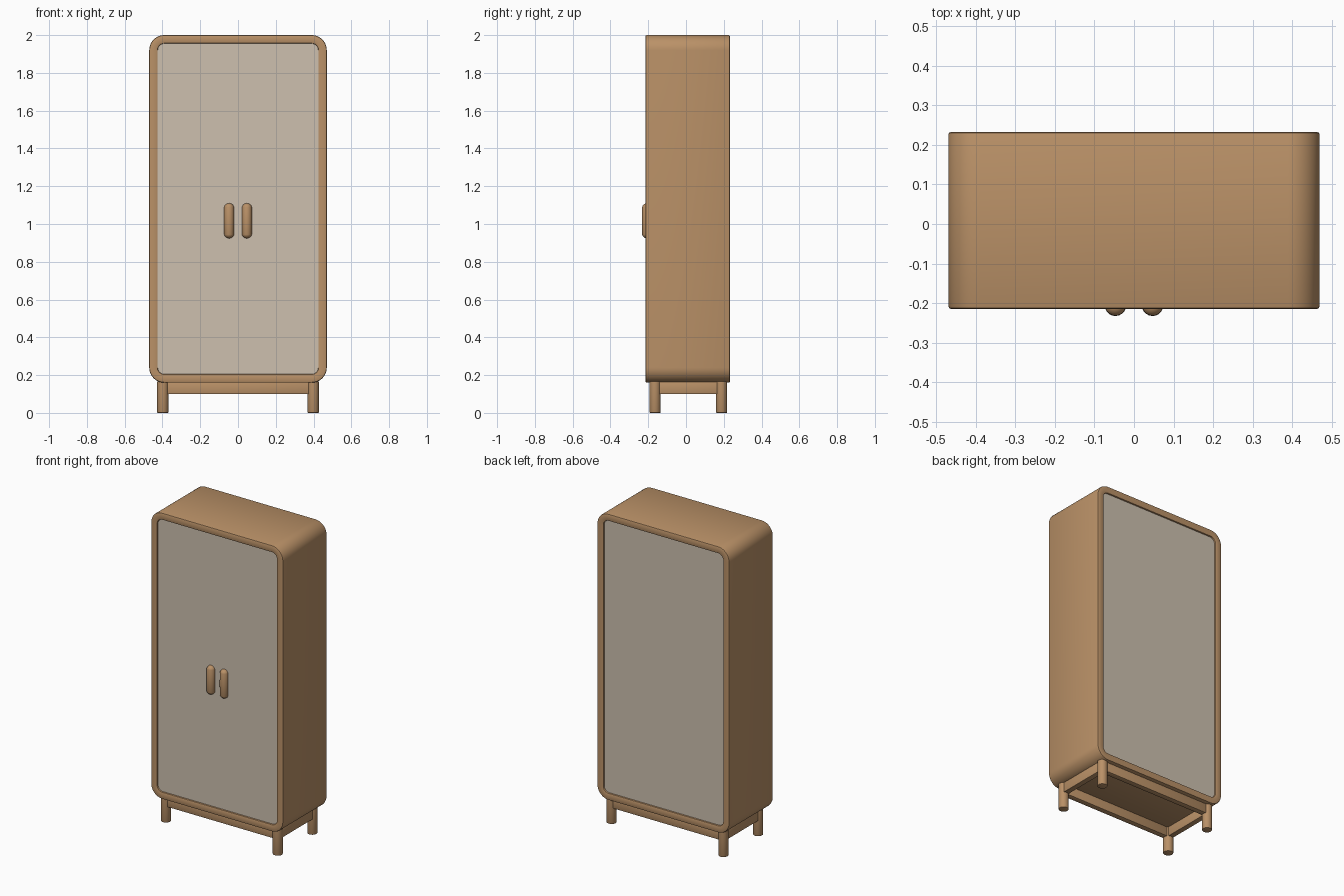
import bpy, bmesh, math
from mathutils import Matrix

if "Cube" in bpy.data.objects:
    bpy.data.objects.remove(bpy.data.objects["Cube"])


def material(name, color):
    m = bpy.data.materials.new(name)
    m.diffuse_color = (*color, 1)
    m.use_nodes = True
    m.node_tree.nodes["Principled BSDF"].inputs["Base Color"].default_value = m.diffuse_color
    return m


WOOD = material("warm wood", (0.49, 0.283, 0.136))
PANEL = material("pale beige", (0.61, 0.527, 0.429))

HALF_W, Z0, Z1, RADIUS = 0.47, 0.16, 2.0, 0.08
FRONT, BACK = -0.215, 0.233


def finish(name, bm, mat, angle=40):
    bmesh.ops.recalc_face_normals(bm, faces=bm.faces)
    me = bpy.data.meshes.new(name)
    bm.to_mesh(me)
    bm.free()
    me.materials.append(mat)
    ob = bpy.data.objects.new(name, me)
    bpy.context.collection.objects.link(ob)
    bpy.context.view_layer.objects.active = ob
    ob.select_set(True)
    bpy.ops.object.shade_smooth_by_angle(angle=math.radians(angle))
    ob.select_set(False)
    return ob


def ring(bm, inset, y, steps=10):
    """Rounded rectangle of the cabinet outline, moved inwards by inset."""
    r = RADIUS - inset
    cx, zc, hz = HALF_W - RADIUS, (Z0 + Z1) / 2, (Z1 - Z0) / 2 - RADIUS
    verts = []
    for q, (sx, sz) in enumerate([(1, 1), (-1, 1), (-1, -1), (1, -1)]):
        for i in range(steps + 1):
            a = math.pi / 2 * (q + i / steps)
            verts.append(bm.verts.new((sx * cx + r * math.cos(a), y,
                                       zc + sz * hz + r * math.sin(a))))
    return verts


def box(name, center, size, bevel):
    bm = bmesh.new()
    bmesh.ops.create_cube(bm, size=1, matrix=Matrix.Translation(center) @ Matrix.Diagonal((*size, 1)))
    bmesh.ops.bevel(bm, geom=bm.edges[:], offset=bevel, segments=2, profile=0.5, affect='EDGES')
    return finish(name, bm, WOOD)


# Cabinet shell: rounded tube with softened front and back rims
half = [(0.045, 0.02), (0.045, 0.007), (0.043, 0.002), (0.038, 0.0),
        (0.007, 0.0), (0.002, 0.002), (0.0, 0.007)]
section = [(i, FRONT + d) for i, d in half] + [(i, BACK - d) for i, d in reversed(half)]
bm = bmesh.new()
loops = [ring(bm, i, y) for i, y in section]
for a, b in zip(loops, loops[1:]):
    n = len(a)
    for k in range(n):
        bm.faces.new((a[k], a[(k + 1) % n], b[(k + 1) % n], b[k]))
finish("cabinet_shell", bm, WOOD)

# Recessed front and back panels
for name, y, depth in [("front_doors", FRONT + 0.01, 0.012), ("back_panel", BACK - 0.01, -0.012)]:
    bm = bmesh.new()
    a, b = ring(bm, 0.044, y), ring(bm, 0.044, y + depth)
    bm.faces.new(a)
    bm.faces.new(b)
    for k in range(len(a)):
        n = (k + 1) % len(a)
        bm.faces.new((a[k], a[n], b[n], b[k]))
    finish(name, bm, PANEL)

# Pill-shaped door handles
for side, label in [(-1, "left"), (1, "right")]:
    bm = bmesh.new()
    bmesh.ops.create_uvsphere(bm, u_segments=20, v_segments=12, radius=0.027)
    for v in bm.verts:
        if abs(v.co.z) < 1e-5:
            continue
        v.co.z += math.copysign(0.066, v.co.z)
    # the equator ring stays in the middle of the straight section
    bmesh.ops.translate(bm, verts=bm.verts, vec=(side * 0.047, -0.206, 1.017))
    finish(label + "_handle", bm, WOOD)

# Legs
LEG_X, LEG_Y = 0.398, (-0.164, 0.188)
for sx, side in [(-1, "left"), (1, "right")]:
    for y, end in zip(LEG_Y, ("front", "back")):
        bm = bmesh.new()
        bmesh.ops.create_cone(bm, cap_ends=True, segments=20, radius1=0.03, radius2=0.03, depth=0.165,
                              matrix=Matrix.Translation((sx * LEG_X, y, 0.0825)))
        rim = [e for e in bm.edges if all(v.co.z < 0.001 for v in e.verts)]
        bmesh.ops.bevel(bm, geom=rim, offset=0.004, segments=2, profile=0.5, affect='EDGES')
        finish(f"{end}_{side}_leg", bm, WOOD)

# Apron rails joining the legs
for y, end in zip(LEG_Y, ("front", "back")):
    box(end + "_rail", (0, y, 0.1325), (2 * LEG_X, 0.036, 0.065), 0.004)
for sx, side in [(-1, "left"), (1, "right")]:
    box(side + "_rail", (sx * LEG_X, sum(LEG_Y) / 2, 0.1325),
        (0.036, LEG_Y[1] - LEG_Y[0], 0.065), 0.004)
